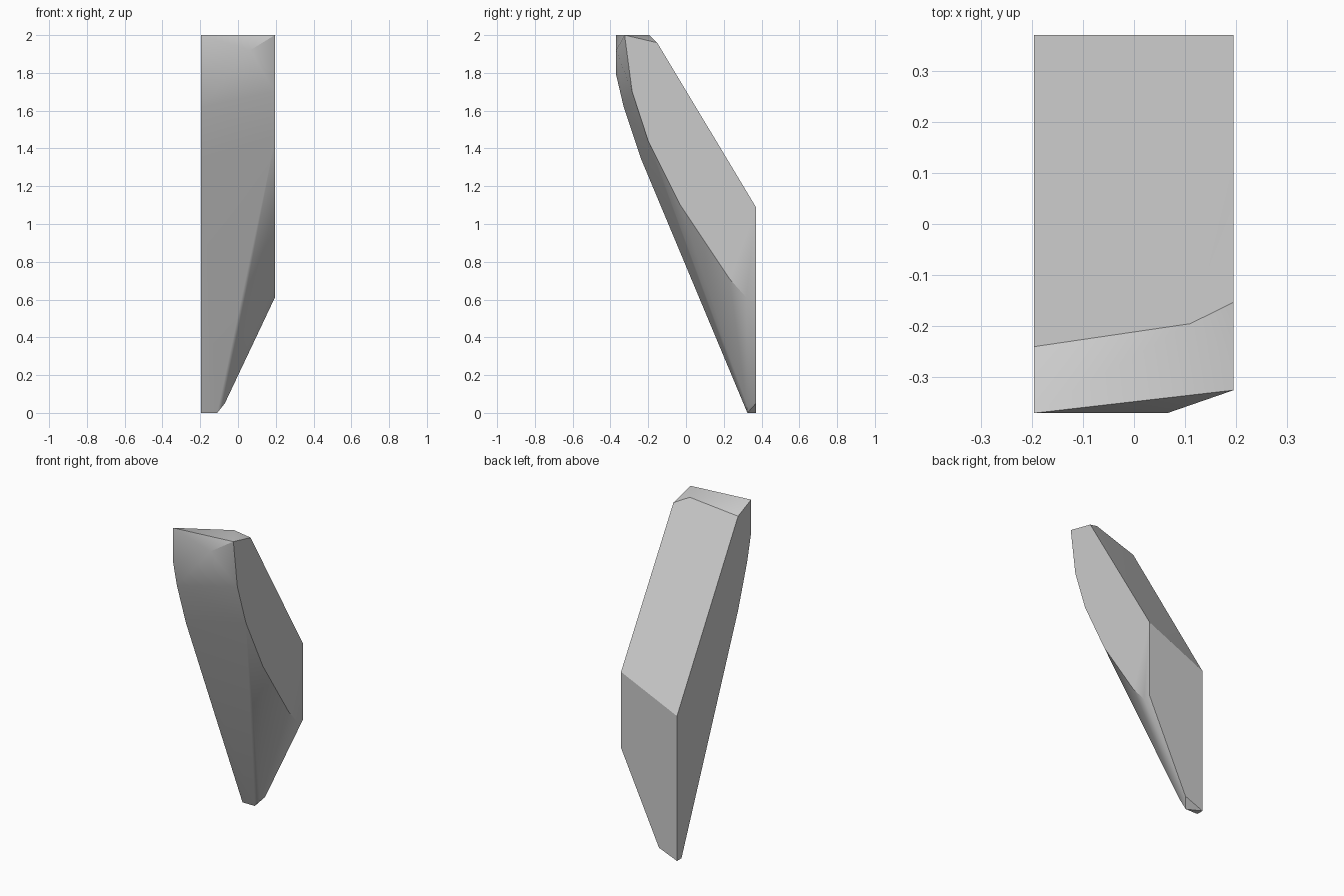
import bpy, bmesh, math

cube = bpy.data.objects.get("Cube")
if cube:
    bpy.data.objects.remove(cube, do_unlink=True)

LEFT, RIGHT, BACK = 0.195, -0.196, 0.37

# Single grey finish
grey = bpy.data.materials.new("plain grey")
grey.use_nodes = True
colour = (0.6, 0.6, 0.6, 1)
grey.diffuse_color = colour
grey.node_tree.nodes["Principled BSDF"].inputs["Base Color"].default_value = colour

# Flat side outline (y, z)
flat_side = [(BACK, 0), (BACK, 0.915), (-0.24, 1.945), (-0.37, 2), (-0.37, 1.79),
             (-0.33, 1.62), (-0.24, 1.35), (0.325, 0)]
# Shorter, swept-back side outline (y, z)
swept_side = [(BACK, 0.61), (BACK, 1.09), (-0.153, 1.96), (-0.325, 2), (-0.285, 1.7),
              (-0.2, 1.44), (-0.03, 1.1), (0.23, 0.71), (0.32, 0.61)]

points = [(RIGHT, y, z) for y, z in flat_side]
points += [(LEFT, y, z) for y, z in swept_side]
# Front peak, top corner and clipped lower tip
points += [(0.065, -0.37, 1.92), (0.11, -0.195, 2),
           (-0.11, 0.325, 0), (-0.07, 0.32, 0.05), (-0.07, BACK, 0.05)]

# Wrap the outlines into one faceted solid
bm = bmesh.new()
for p in points:
    bm.verts.new(p)
hull = bmesh.ops.convex_hull(bm, input=bm.verts[:])
loose = {g for g in hull["geom_interior"] + hull["geom_unused"]
         if isinstance(g, bmesh.types.BMVert)}
bmesh.ops.delete(bm, geom=list(loose), context='VERTS')
bmesh.ops.dissolve_limit(bm, angle_limit=math.radians(0.5),
                         verts=bm.verts[:], edges=bm.edges[:])
bmesh.ops.recalc_face_normals(bm, faces=bm.faces[:])
mesh = bpy.data.meshes.new("angled_panel")
bm.to_mesh(mesh)
bm.free()
mesh.materials.append(grey)

panel = bpy.data.objects.new("angled_panel", mesh)
bpy.context.collection.objects.link(panel)
bpy.context.view_layer.objects.active = panel
panel.select_set(True)
bpy.ops.object.shade_smooth_by_angle(angle=math.radians(30))
